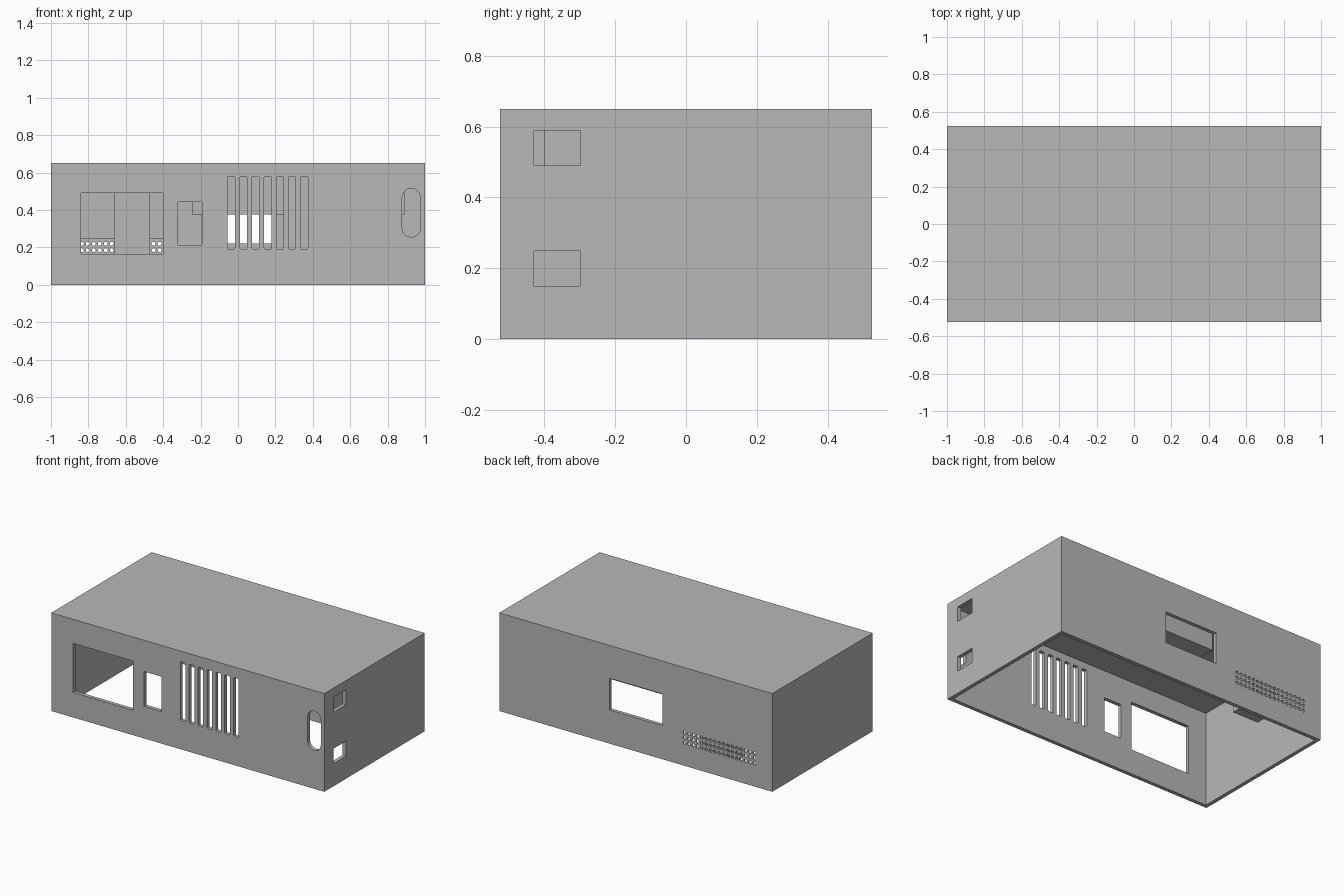
import bpy, bmesh, math

if "Cube" in bpy.data.objects:
    bpy.data.objects.remove(bpy.data.objects["Cube"], do_unlink=True)

HX, HY, TOP, WALL = 1.0, 0.525, 0.65, 0.025

grey = bpy.data.materials.new("plain grey")
grey.use_nodes = True
grey.diffuse_color = (0.48, 0.48, 0.48, 1)
grey.node_tree.nodes["Principled BSDF"].inputs["Base Color"].default_value = grey.diffuse_color


def finish(bm, name):
    bmesh.ops.recalc_face_normals(bm, faces=bm.faces)
    mesh = bpy.data.meshes.new(name)
    bm.to_mesh(mesh)
    bm.free()
    mesh.materials.append(grey)
    obj = bpy.data.objects.new(name, mesh)
    bpy.context.scene.collection.objects.link(obj)
    return obj


def add_box(bm, x0, x1, y0, y1, z0, z1):
    for v in bmesh.ops.create_cube(bm, size=1)["verts"]:
        v.co.x = x0 if v.co.x < 0 else x1
        v.co.y = y0 if v.co.y < 0 else y1
        v.co.z = z0 if v.co.z < 0 else z1


def box(name, *limits):
    bm = bmesh.new()
    add_box(bm, *limits)
    return finish(bm, name)


def add_rounded_cut(bm, x0, x1, z0, z1, r, y0, y1, steps=4):
    """Rounded rectangle in xz, extruded along y."""
    corners = ((x1 - r, z1 - r), (x0 + r, z1 - r), (x0 + r, z0 + r), (x1 - r, z0 + r))
    ring = []
    for q, (cx, cz) in enumerate(corners):
        for s in range(steps + 1):
            a = (q + s / steps) * math.pi / 2
            ring.append(bm.verts.new((cx + r * math.cos(a), y0, cz + r * math.sin(a))))
    face = bm.faces.new(ring)
    ext = bmesh.ops.extrude_face_region(bm, geom=[face])["geom"]
    for v in ext:
        if isinstance(v, bmesh.types.BMVert):
            v.co.y = y1


def cut(target, cutter):
    cutter.hide_render = True
    mod = target.modifiers.new("cut", "BOOLEAN")
    mod.operation, mod.solver, mod.object = "DIFFERENCE", "EXACT", cutter
    deps = bpy.context.evaluated_depsgraph_get()
    mesh = bpy.data.meshes.new_from_object(target.evaluated_get(deps))
    target.modifiers.clear()
    target.data = mesh
    bpy.data.objects.remove(cutter, do_unlink=True)


# Shell, open at the bottom
shell = box("case_shell", -HX, HX, -HY, HY, 0, TOP)
cut(shell, box("cavity_cutter", -HX + WALL, HX - WALL, -HY + WALL, HY - WALL, -0.1, TOP - WALL))

# Thinned wall behind the perforated grille
cut(shell, box("grille_recess_cutter", -0.89, -0.335, 0.4, HY - 0.012, 0.125, 0.245))

# Front openings: two windows, vent slots and the oval port
F0, F1 = -HY - 0.1, -HY + 0.06
bm = bmesh.new()
add_box(bm, -0.84, -0.40, F0, F1, 0.165, 0.49)
add_box(bm, -0.32, -0.193, F0, F1, 0.213, 0.443)
for i in range(7):
    x = -0.055 + 0.065 * i
    add_rounded_cut(bm, x, x + 0.038, 0.19, 0.58, 0.008, F0, F1, 2)
add_rounded_cut(bm, 0.878, 0.974, 0.255, 0.515, 0.0475, F0, F1, 8)
cut(shell, finish(bm, "front_cutter"))

# Back opening and the two side ports
bm = bmesh.new()
add_box(bm, -0.194, 0.194, HY - 0.06, HY + 0.1, 0.222, 0.432)
for z in (0.15, 0.49):
    add_box(bm, HX - 0.06, HX + 0.1, -0.43, -0.298, z, z + 0.099)
cut(shell, finish(bm, "back_and_side_cutter"))

# Round grille holes in the back wall
bm = bmesh.new()
for col in range(17):
    for row in range(3):
        x, z, r = -0.355 - 0.032 * col, 0.151 + 0.034 * row, 0.0107
        add_rounded_cut(bm, x - r, x + r, z - r, z + r, r * 0.98, HY - 0.06, HY + 0.1, 3)
cut(shell, finish(bm, "grille_cutter"))

# Inner mounting blocks hanging from the lid
box("grille_block", -0.66, -0.47, 0.35, HY - 0.02, 0.07, TOP - 0.01)
box("back_window_block", -0.245, 0.25, 0.25, 0.43, 0.375, TOP - 0.01)
box("side_port_block", 0.66, 0.89, -0.40, -0.17, 0.375, TOP - 0.01)
